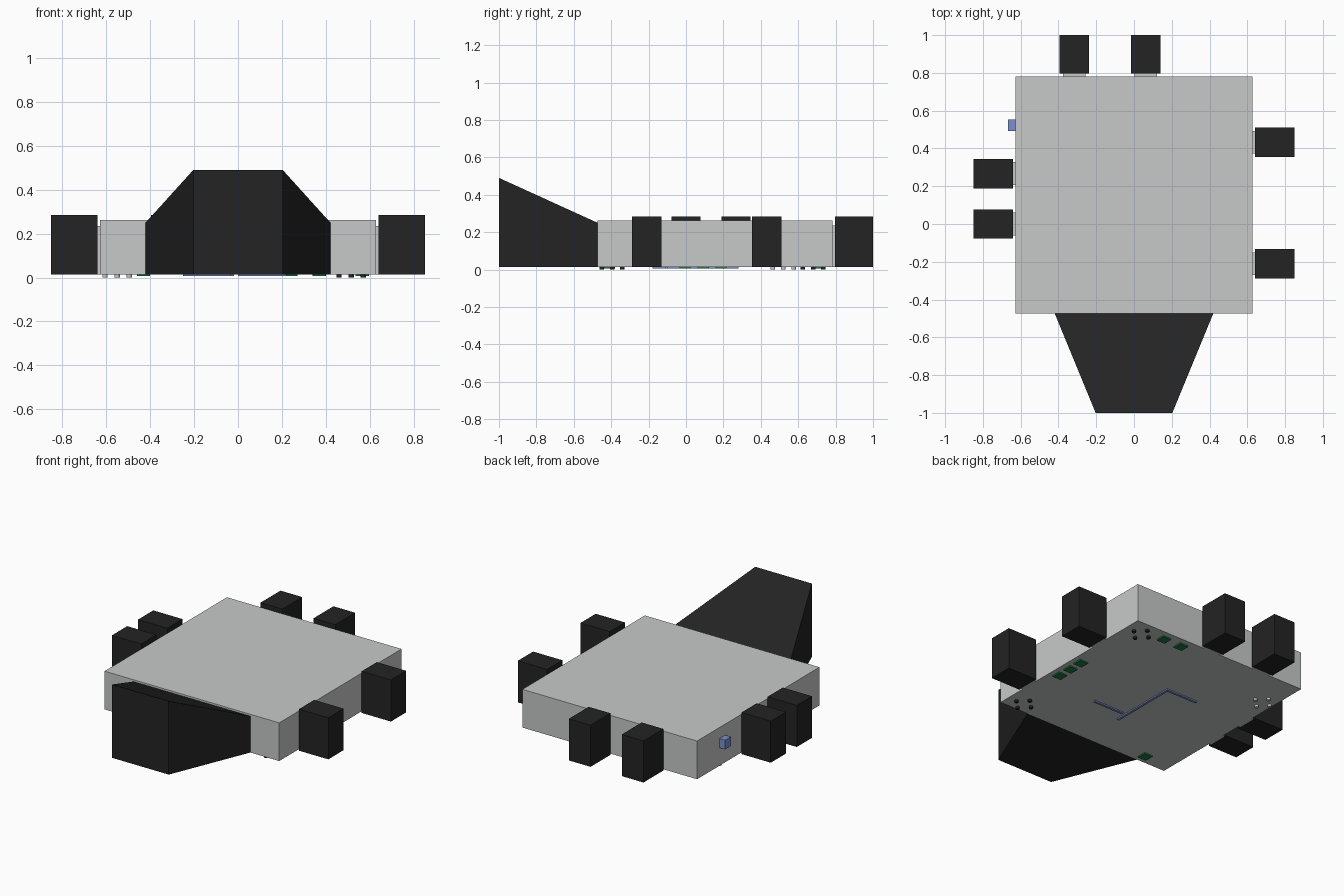
import bpy
import bmesh
import math
from mathutils import Vector

cube = bpy.data.objects.get("Cube")
if cube:
    bpy.data.objects.remove(cube, do_unlink=True)


def material(name, rgb):
    mat = bpy.data.materials.new(name)
    mat.use_nodes = True
    mat.diffuse_color = (*rgb, 1)
    mat.node_tree.nodes["Principled BSDF"].inputs["Base Color"].default_value = (*rgb, 1)
    return mat


GREY = material("light_grey", (0.57, 0.59, 0.58))
BLACK = material("near_black", (0.017, 0.017, 0.017))
BLUE = material("soft_blue", (0.2, 0.28, 0.6))
GREEN = material("board_green", (0.013, 0.19, 0.06))


def finish(name, bm, mat):
    bmesh.ops.recalc_face_normals(bm, faces=bm.faces)
    mesh = bpy.data.meshes.new(name)
    bm.to_mesh(mesh)
    bm.free()
    mesh.materials.append(mat)
    obj = bpy.data.objects.new(name, mesh)
    bpy.context.collection.objects.link(obj)
    return obj


def box(name, lo, hi, mat):
    lo, hi = Vector(lo), Vector(hi)
    bm = bmesh.new()
    bmesh.ops.create_cube(bm, size=1)
    bmesh.ops.scale(bm, vec=hi - lo, verts=bm.verts)
    bmesh.ops.translate(bm, vec=(lo + hi) / 2, verts=bm.verts)
    return finish(name, bm, mat)


BASE = 0.014
EDGE_X, BACK_Y = 0.627, 0.782

# Main slab
box("body", (-EDGE_X, -0.473, BASE), (EDGE_X, BACK_Y, 0.262), GREY)

# Front hood: narrows and rises towards the front
hood = box("front_hood", (-0.42, -1, BASE), (0.42, -0.473, 0.25), BLACK)
for v in hood.data.vertices:
    if v.co.y < -0.9:
        v.co.x = math.copysign(0.203, v.co.x)
        if v.co.z > 0.1:
            v.co.z = 0.49

# Side blocks, each on a thin mounting plate
for side, label, centres in ((1, "left", (0.432, -0.21)), (-1, "right", (0.267, 0.0))):
    for i, y in enumerate(centres):
        for part, a, b, half, top, mat in (
                ("block", 0.64, 0.85, 0.078, 0.284, BLACK),
                ("mount", EDGE_X, 0.64, 0.06, 0.235, GREY)):
            x0, x1 = sorted((side * a, side * b))
            box(f"{label}_{part}_{i + 1}", (x0, y - half, BASE), (x1, y + half, top), mat)

# Back blocks and mounts
for i, x in enumerate((-0.317, 0.063)):
    box(f"back_block_{i + 1}", (x - 0.078, 0.796, BASE), (x + 0.078, 1, 0.284), BLACK)
    box(f"back_mount_{i + 1}", (x - 0.06, BACK_Y, BASE), (x + 0.06, 0.796, 0.235), GREY)

# Small side button
box("side_button", (-0.667, 0.493, 0.13), (-EDGE_X, 0.552, 0.19), BLUE)

# Green pads underneath
for i, (x, y) in enumerate(((0.37, 0.715), (0.24, 0.715), (0.565, 0.187),
                            (0.565, 0.092), (0.565, -0.005), (-0.43, -0.41))):
    box(f"green_pad_{i + 1}", (x - 0.03, y - 0.03, 0.006), (x + 0.03, y + 0.03, BASE), GREEN)

# Blue stepped strip underneath
for i, (x0, y0, x1, y1) in enumerate(((0, -0.112, 0.22, -0.096),
                                      (-0.035, -0.18, -0.019, 0.28),
                                      (-0.25, 0.264, -0.035, 0.28))):
    box(f"blue_strip_{i + 1}", (x0, y0, 0.006), (x1, y1, BASE), BLUE)

# Stud groups underneath, four to a group
for g, (x, y, mat) in enumerate(((0.515, 0.68, BLACK), (0.515, -0.395, BLACK),
                                 (-0.55, 0.52, GREY))):
    bm = bmesh.new()
    for k in range(4):
        angle = k * math.pi / 2
        studs = bmesh.ops.create_cone(bm, cap_ends=True, segments=12,
                                      radius1=0.012, radius2=0.012, depth=BASE)
        bmesh.ops.translate(bm, verts=studs["verts"],
                            vec=(x + 0.055 * math.cos(angle),
                                 y + 0.055 * math.sin(angle), BASE / 2))
    finish(f"stud_group_{g + 1}", bm, mat)
